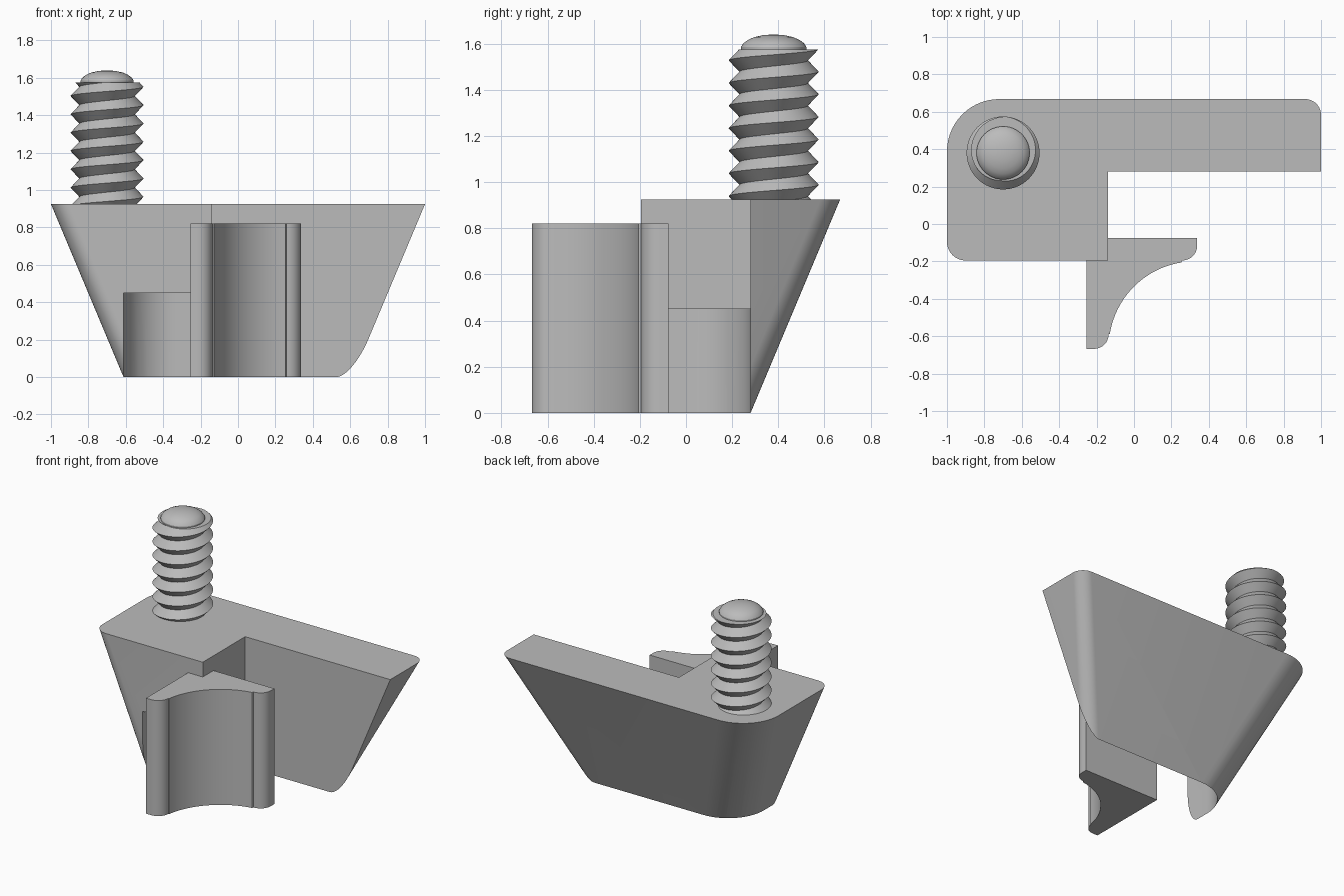
import bpy, bmesh
from math import cos, sin, pi, floor

cube = bpy.data.objects.get("Cube")
if cube:
    bpy.data.objects.remove(cube, do_unlink=True)

grey = bpy.data.materials.new("plain_grey")
grey.use_nodes = True
grey.diffuse_color = (0.5, 0.5, 0.5, 1)
grey.node_tree.nodes["Principled BSDF"].inputs["Base Color"].default_value = (0.5, 0.5, 0.5, 1)


def finish(name, bm):
    """Turn a bmesh into a named object with clean normals."""
    bmesh.ops.recalc_face_normals(bm, faces=bm.faces)
    mesh = bpy.data.meshes.new(name)
    bm.to_mesh(mesh)
    bm.free()
    mesh.materials.append(grey)
    obj = bpy.data.objects.new(name, mesh)
    bpy.context.collection.objects.link(obj)
    return obj


def arc(cx, cy, r, start, end, steps=14):
    """Points on an arc, angles in quarter turns."""
    angles = [(start + (end - start) * i / steps) * pi / 2 for i in range(steps + 1)]
    return [(cx + r * cos(a), cy + r * sin(a)) for a in angles]


def loft(name, low, high, z0, z1):
    """Solid between two outlines with matching points."""
    bm = bmesh.new()
    a = [bm.verts.new((x, y, z0)) for x, y in low]
    b = [bm.verts.new((x, y, z1)) for x, y in high]
    n = len(a)
    for i in range(n):
        j = (i + 1) % n
        bm.faces.new((a[i], a[j], b[j], b[i]))
    bm.faces.new(a[::-1])
    bm.faces.new(b)
    return finish(name, bm)


def smooth(obj):
    bpy.ops.object.select_all(action="DESELECT")
    obj.select_set(True)
    bpy.context.view_layer.objects.active = obj
    bpy.ops.object.shade_smooth_by_angle(angle=pi / 6)


# Body: outline flares outward with height, front stays vertical
TOP, FRONT, WALL, SIDE = 0.925, -0.195, 0.28, 0.612
BACK_R = 0.28


def body_outline(z):
    t = 0.388 * z / TOP
    left, right, back = -SIDE - t, SIDE + t, WALL + t
    return ([(right, FRONT)]
            + arc(right - 0.085, back - 0.085, 0.085, 0, 1)
            + arc(left + BACK_R, back - BACK_R, BACK_R, 1, 2)
            + arc(left + 0.1, FRONT + 0.1, 0.1, 2, 3))


body = loft("wedge_body", body_outline(-0.03), body_outline(TOP), -0.03, TOP)

# Cutters: space in front of the arm, and rounded recess under the block
arm_gap = loft("arm_gap_cutter", *[[(-0.14, -2), (2, -2), (2, WALL), (-0.14, WALL)]] * 2, -1, 2)
recess_shape = [(-SIDE, -2), (2, -2), (2, WALL)] + arc(
    -SIDE + BACK_R, WALL - BACK_R, BACK_R, 1, 2)
recess = loft("recess_cutter", recess_shape, recess_shape, -1, 0.45)
for cutter in (arm_gap, recess):
    cutter.hide_render = True
    mod = body.modifiers.new("cut", "BOOLEAN")
    mod.operation = "DIFFERENCE"
    mod.solver = "EXACT"
    mod.object = cutter
    bpy.context.view_layer.objects.active = body
    bpy.ops.object.modifier_apply(modifier=mod.name)
    bpy.data.objects.remove(cutter, do_unlink=True)
smooth(body)

# Curved bracket in front: concave face between two rounded tips
bracket_shape = ([(-0.255, -0.075), (0.338, -0.075)]
                 + arc(0.258, -0.115, 0.08, 0, -1, 8)
                 + arc(0.325, -0.66, 0.46, 1.1, 1.9, 20)
                 + arc(-0.215, -0.588, 0.08, 0, -1, 8)
                 + [(-0.255, -0.668)])
smooth(loft("curved_bracket", bracket_shape, bracket_shape, 0, 0.82))

# Screw thread: right-handed V profile, cut flat at both ends
CX, CY, PITCH, PEAK_Z = -0.70, 0.38, 0.098, 1.552
Z_LOW, Z_HIGH, MINOR, MAJOR = 0.90, 1.575, 0.148, 0.195
SEGS = 64


def thread_radius(turn, z):
    phase = (z - PEAK_Z) / PITCH - turn
    phase -= floor(phase)
    return MINOR + (MAJOR - MINOR) * abs(2 * phase - 1)


bm = bmesh.new()
columns = []
for s in range(SEGS + 1):
    turn = s / SEGS
    c, d = cos(turn * 2 * pi), sin(turn * 2 * pi)
    points = [(0.1, Z_LOW)]
    for k in range(-18, 5):
        z = min(max(PEAK_Z + PITCH * (turn + k / 2), Z_LOW), Z_HIGH)
        points.append((thread_radius(turn, z), z))
    points.append((0.12, Z_HIGH))
    columns.append([bm.verts.new((CX + r * c, CY + r * d, z)) for r, z in points])
for left, right in zip(columns, columns[1:]):
    for k in range(len(left) - 1):
        bm.faces.new((left[k], right[k], right[k + 1], left[k + 1]))
bmesh.ops.remove_doubles(bm, verts=bm.verts, dist=0.0001)
bmesh.ops.holes_fill(bm, edges=[e for e in bm.edges if e.is_boundary], sides=0)
smooth(finish("screw_thread", bm))

# Domed screw tip
bm = bmesh.new()
profile = [(0.142, 1.56), (0.142, 1.585), (0.132, 1.601), (0.112, 1.616),
           (0.085, 1.628), (0.045, 1.637), (0, 1.64)]
verts = [bm.verts.new((CX + r, CY, z)) for r, z in profile]
edges = [bm.edges.new(pair) for pair in zip(verts, verts[1:])]
bmesh.ops.spin(bm, geom=verts + edges, cent=(CX, CY, 0), axis=(0, 0, 1),
               angle=2 * pi, steps=48)
bmesh.ops.remove_doubles(bm, verts=bm.verts, dist=0.0001)
smooth(finish("screw_tip", bm))
